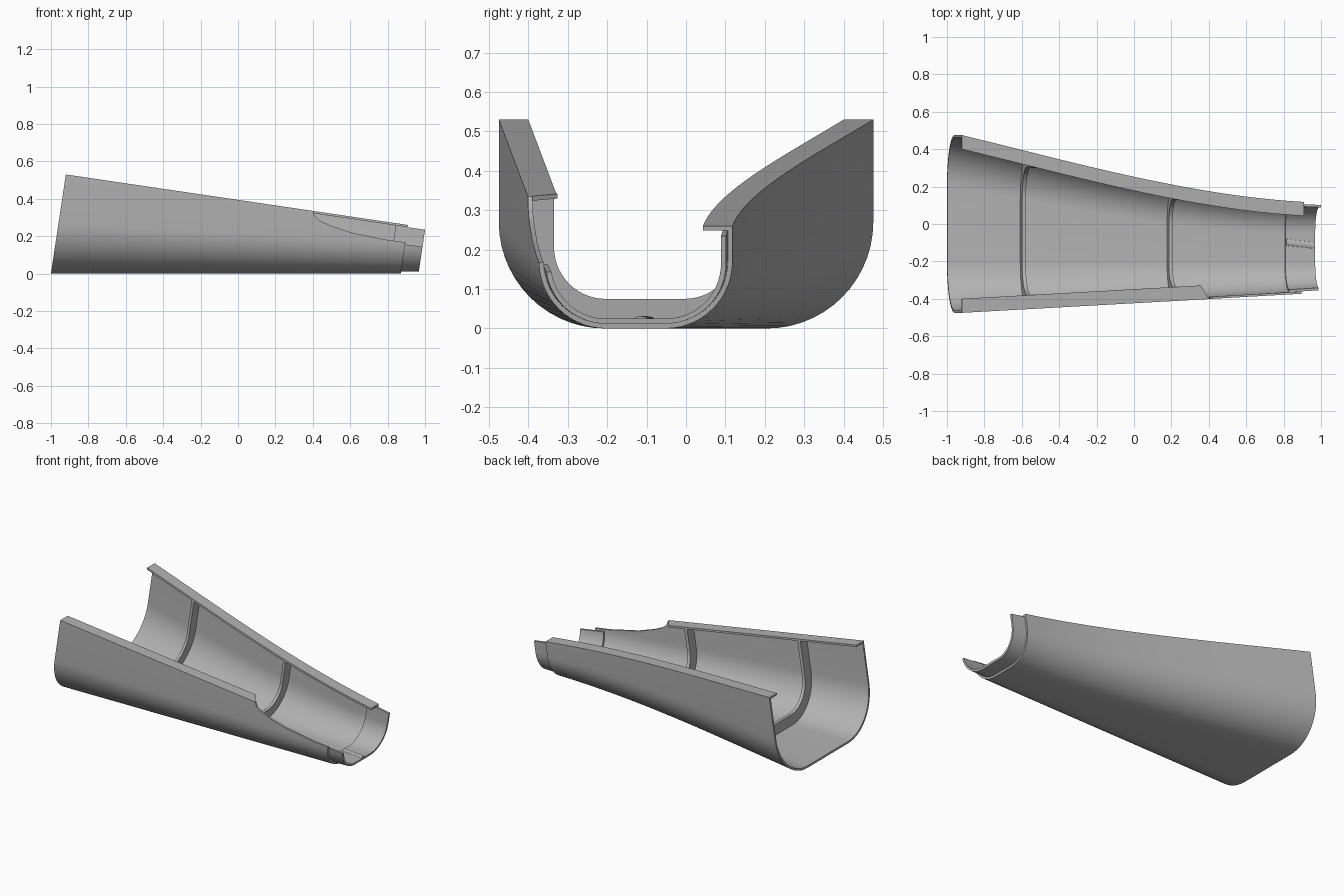
import bpy
import bmesh
import math

cube = bpy.data.objects.get("Cube")
if cube:
    bpy.data.objects.remove(cube, do_unlink=True)

grey = bpy.data.materials.new("plain_grey")
grey.use_nodes = True
grey.diffuse_color = (0.45, 0.45, 0.45, 1)
grey.node_tree.nodes["Principled BSDF"].inputs["Base Color"].default_value = grey.diffuse_color

LEAN = 0.15      # cross-sections lean towards +x with height
WALL = 0.012
LIP = 0.075
START, END = -1.0, 0.87
CUT = [(0.35, 0.335), (0.365, 0.305), (0.40, 0.28), (0.46, 0.255),
       (0.57, 0.22), (0.77, 0.18), (0.97, 0.155)]


# Shape of the trough along its length
def back_y(s):
    u = END - s
    return 0.118 + 0.055 * u + 0.1206 * u**2 - 0.0256 * u**3


def front_y(s):
    return -0.475 + 0.0545 * (s - START)


def rim(s):
    return 0.3855 - 0.1443 * s


def corner(s):
    return 0.27 - 0.0535 * (s - START)


def front_rim(s):
    """Rim height of the front wall, scooped down near the narrow end."""
    if s <= CUT[0][0]:
        return rim(s)
    for (s0, z0), (s1, z1) in zip(CUT, CUT[1:]):
        if s <= s1:
            return z0 + (z1 - z0) * (s - s0) / (s1 - s0)
    return CUT[-1][1]


def u_line(s, d, drop=0.0, steps=14):
    """U-shaped line inset by d, from the front rim round to the back rim."""
    r = corner(s)
    front_top = front_rim(s) - drop
    back_top = rim(s) - drop
    pts = []
    for y, side, top in ((front_y(s), 1, front_top), (back_y(s), -1, back_top)):
        a0 = math.asin(max(0.0, (r - top) / (r - d)))
        half = [(s, y + side * (r - (r - d) * math.cos(a0)), top)]
        for i in range(steps + 1):
            a = a0 + (math.pi / 2 - a0) * i / steps
            half.append((s, y + side * (r - (r - d) * math.cos(a)), r - (r - d) * math.sin(a)))
        pts += half if side == 1 else half[::-1]
    return pts


def loft(name, sections):
    """Solid swept through sections, each a pair of matching outer and inner lines."""
    bm = bmesh.new()
    rings = []
    for outer, inner in sections:
        rings.append([bm.verts.new((s + LEAN * z, y, z)) for s, y, z in outer + inner[::-1]])
    n = len(rings[0])
    for a, b in zip(rings, rings[1:]):
        for i in range(n):
            j = (i + 1) % n
            bm.faces.new((a[i], a[j], b[j], b[i]))
    for ring in (rings[0], rings[-1]):
        for i in range(n // 2 - 1):
            bm.faces.new((ring[i], ring[i + 1], ring[n - 2 - i], ring[n - 1 - i]))
    bmesh.ops.remove_doubles(bm, verts=bm.verts, dist=1e-5)
    bmesh.ops.recalc_face_normals(bm, faces=bm.faces)
    mesh = bpy.data.meshes.new(name)
    bm.to_mesh(mesh)
    bm.free()
    mesh.materials.append(grey)
    obj = bpy.data.objects.new(name, mesh)
    bpy.context.collection.objects.link(obj)
    bpy.ops.object.select_all(action='DESELECT')
    obj.select_set(True)
    bpy.context.view_layer.objects.active = obj
    bpy.ops.object.shade_smooth_by_angle(angle=math.radians(30))
    return obj


def stations(a, b, count):
    even = [a + (b - a) * i / count for i in range(count + 1)]
    return sorted(set(even + [s for s, z in CUT if a < s < b]))


def shell(name, a, b, d0, d1, count, drop=0.0):
    return loft(name, [(u_line(s, d0, drop), u_line(s, d1, drop)) for s in stations(a, b, count)])


# Trough body and the thin spigot nested in its narrow end
shell("trough_body", START, END, 0, WALL, 30)
shell("end_spigot", 0.805, 0.965, WALL, 0.025, 8, WALL)

# Stiffening ribs
for label, s in (("wide", -0.61), ("narrow", 0.175)):
    shell(label + "_rib", s, s + 0.02, WALL / 2, LIP, 1, WALL / 2)


# Inward lips along both rims
def lip_section(s, edge, side, skew=0.0):
    tip = s - skew
    return tuple([(s, edge(s), rim(s) - h), (tip, edge(s) + side * LIP, rim(tip) - h)]
                 for h in (0, WALL))


loft("back_lip", [lip_section(s, back_y, -1) for s in stations(START, END, 30)])
front_end = CUT[0][0]
loft("front_lip", [lip_section(s, front_y, 1, 0.045 if s == front_end else 0)
                   for s in (START, -0.5, 0.0, 0.28, front_end)])


# Small rounded drain ridge on the spigot floor
def ridge_section(s, y):
    arch, base = [], []
    for i in range(9):
        a = math.pi * i / 8
        dy = 0.018 * math.cos(a)
        arch.append((s, y + dy, 0.023 + 0.008 * math.sin(a)))
        base.append((s, y + dy, 0.02))
    return arch, base


loft("drain_ridge", [ridge_section(0.81, -0.098), ridge_section(0.96, -0.115)])
